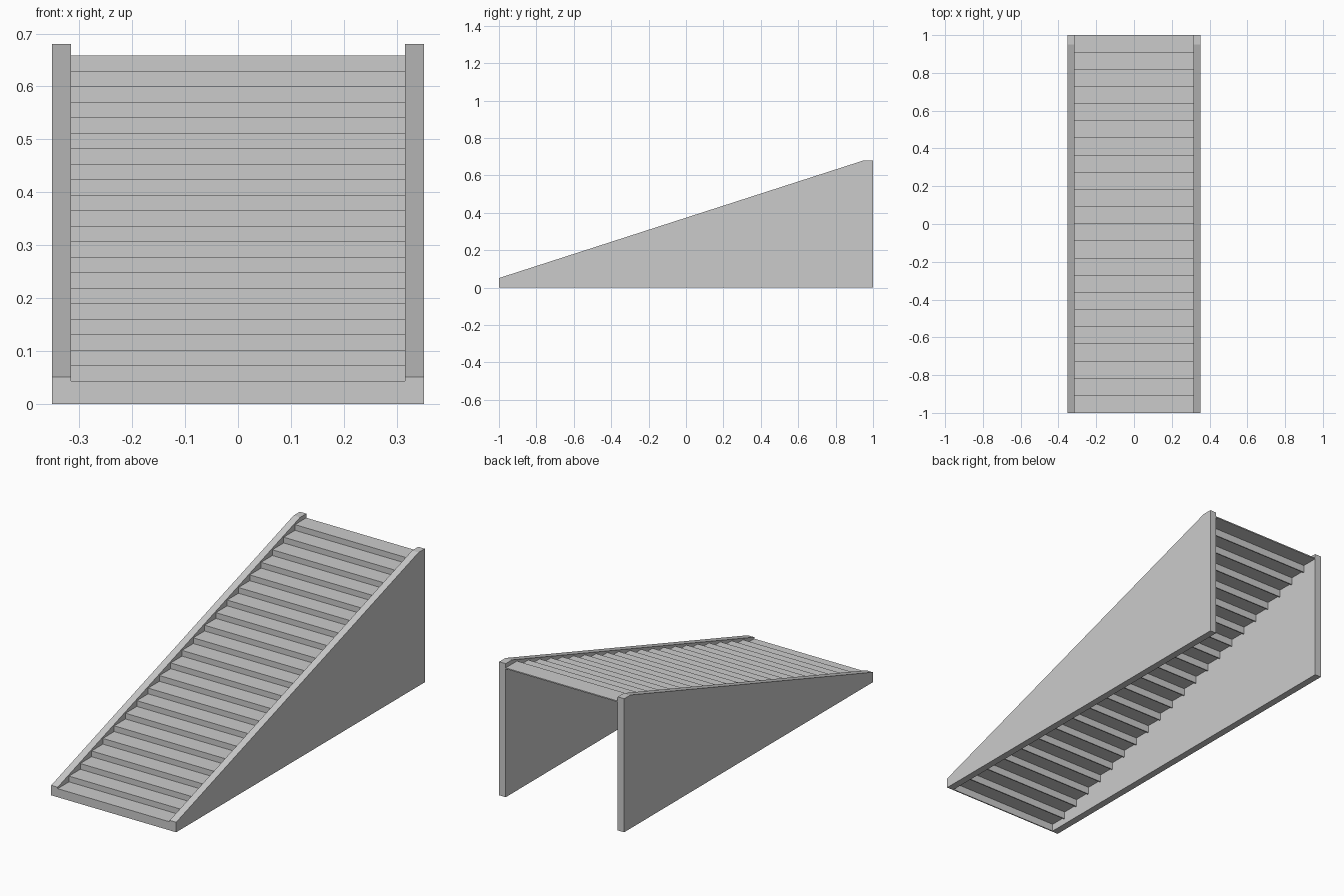
import bpy, bmesh

if "Cube" in bpy.data.objects:
    bpy.data.objects.remove(bpy.data.objects["Cube"])

N = 22                      # number of steps
RUN = 2.0 / N
RISE = 0.0293
FIRST = 0.0435              # top of lowest tread, also riser board height
IN, OUT = 0.3155, 0.352     # inner and outer faces of the side panels
T = 0.006                   # sheet thickness of the steps


def extrude_x(name, profile, x0, x1):
    """Solid from a (y, z) profile swept along x."""
    bm = bmesh.new()
    face = bm.faces.new([bm.verts.new((x0, y, z)) for y, z in profile])
    ext = bmesh.ops.extrude_face_region(bm, geom=[face])
    verts = [v for v in ext["geom"] if isinstance(v, bmesh.types.BMVert)]
    bmesh.ops.translate(bm, verts=verts, vec=(x1 - x0, 0, 0))
    bmesh.ops.recalc_face_normals(bm, faces=bm.faces)
    mesh = bpy.data.meshes.new(name)
    bm.to_mesh(mesh)
    bm.free()
    obj = bpy.data.objects.new(name, mesh)
    bpy.context.collection.objects.link(obj)
    return obj


# Wedge-shaped side panels
side = [(-1, 0), (1, 0), (1, 0.68), (0.95, 0.68), (-1, 0.051)]
extrude_x("side_panel_right", side, IN, OUT)
extrude_x("side_panel_left", side, -OUT, -IN)

# Thin L-shaped steps: a tread with a riser board hanging from its front edge
for i in range(N):
    y, z = -1 + i * RUN, FIRST + i * RISE
    step = [(y, z - FIRST), (y + T, z - FIRST), (y + T, z - T),
            (y + RUN, z - T), (y + RUN, z), (y, z)]
    extrude_x(f"step_{i + 1:02d}", step, -IN, IN)
